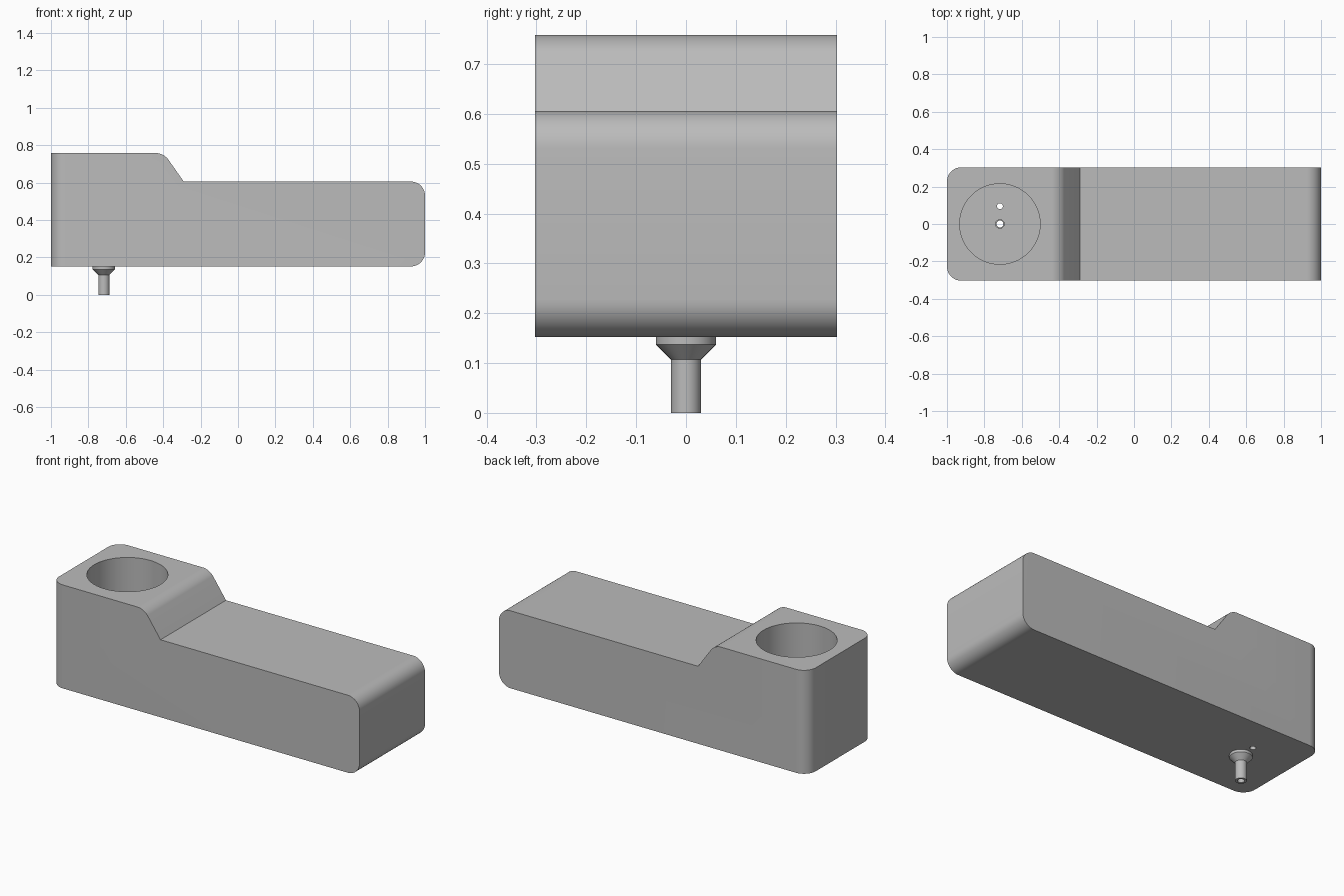
import bpy, bmesh, math
from mathutils import Vector

if "Cube" in bpy.data.objects:
    bpy.data.objects.remove(bpy.data.objects["Cube"])

grey = bpy.data.materials.new("plain grey")
grey.use_nodes = True
colour = (0.5, 0.5, 0.5, 1)
grey.diffuse_color = colour
grey.node_tree.nodes["Principled BSDF"].inputs["Base Color"].default_value = colour

BOTTOM, STEP, TOP = 0.152, 0.606, 0.758
HALF_WIDTH = 0.303
WELL_X = -0.717


def make_object(name, bm):
    bmesh.ops.recalc_face_normals(bm, faces=bm.faces)
    mesh = bpy.data.meshes.new(name)
    bm.to_mesh(mesh)
    bm.free()
    mesh.materials.append(grey)
    obj = bpy.data.objects.new(name, mesh)
    bpy.context.collection.objects.link(obj)
    return obj


def lathe(name, profile, x, y=0, steps=64):
    """Spin a closed (radius, z) profile about a vertical axis."""
    bm = bmesh.new()
    verts = [bm.verts.new((x + r, y, z)) for r, z in profile]
    edges = [bm.edges.new((a, b)) for a, b in zip(verts, verts[1:] + verts[:1])]
    bmesh.ops.spin(bm, geom=verts + edges, cent=(x, y, 0), axis=(0, 0, 1),
                   angle=math.tau, steps=steps)
    bmesh.ops.remove_doubles(bm, verts=bm.verts, dist=1e-4)
    return make_object(name, bm)


def cylinder_cutter(name, x, y, radius, low, high, sides):
    bm = bmesh.new()
    bmesh.ops.create_cone(bm, cap_ends=True, segments=sides, radius1=radius,
                          radius2=radius, depth=high - low)
    bmesh.ops.translate(bm, verts=bm.verts, vec=(x, y, (low + high) / 2))
    cutter = make_object(name, bm)
    cutter.hide_render = True
    return cutter


def bevel_where(bm, test, radius):
    edges = [e for e in bm.edges
             if test((e.verts[0].co + e.verts[1].co) / 2,
                     (e.verts[1].co - e.verts[0].co).normalized())]
    bmesh.ops.bevel(bm, geom=edges, offset=radius, offset_type='OFFSET',
                    segments=10, profile=0.5, affect='EDGES')


# Stepped body, extruded across its width
bm = bmesh.new()
outline = [(-1, BOTTOM), (1, BOTTOM), (1, STEP), (-0.29, STEP),
           (-0.397, TOP), (-1, TOP)]
side = bm.faces.new([bm.verts.new((x, -HALF_WIDTH, z)) for x, z in outline])
result = bmesh.ops.extrude_face_region(bm, geom=[side])
bmesh.ops.translate(bm, vec=(0, 2 * HALF_WIDTH, 0),
                    verts=[v for v in result["geom"] if isinstance(v, bmesh.types.BMVert)])
bmesh.ops.recalc_face_normals(bm, faces=bm.faces)

# Rounded end edges, upright corners and step shoulder
bevel_where(bm, lambda c, d: c.x > 0.99 and abs(d.y) > 0.9, 0.076)
bevel_where(bm, lambda c, d: c.x < -0.99 and abs(d.z) > 0.9, 0.076)
bevel_where(bm, lambda c, d: abs(c.x + 0.397) < 0.01 and c.z > 0.75 and abs(d.y) > 0.9, 0.04)
body = make_object("body", bm)

# Round well, drain hole and vent hole
cutters = [
    cylinder_cutter("well_cutter", WELL_X, 0, 0.215, 0.213, 0.9, 96),
    cylinder_cutter("drain_cutter", WELL_X, 0, 0.023, 0.1, 0.3, 32),
    cylinder_cutter("vent_cutter", WELL_X, 0.095, 0.016, 0.1, 0.3, 32),
]
for cutter in cutters:
    mod = body.modifiers.new(cutter.name, 'BOOLEAN')
    mod.operation = 'DIFFERENCE'
    mod.solver = 'EXACT'
    mod.object = cutter
bpy.context.view_layer.update()
cut_mesh = bpy.data.meshes.new_from_object(
    body.evaluated_get(bpy.context.evaluated_depsgraph_get()))
body.modifiers.clear()
body.data = cut_mesh
for cutter in cutters:
    bpy.data.objects.remove(cutter)

# Hollow nozzle with flange and taper
nozzle = lathe("nozzle", [(0.018, 0), (0.03, 0), (0.03, 0.107), (0.06, 0.137),
                          (0.06, BOTTOM), (0.018, BOTTOM)], WELL_X)

# Smooth curves, sharp edges
bpy.ops.object.select_all(action='DESELECT')
for obj in (body, nozzle):
    obj.select_set(True)
bpy.context.view_layer.objects.active = body
bpy.ops.object.shade_smooth_by_angle(angle=math.radians(30))
